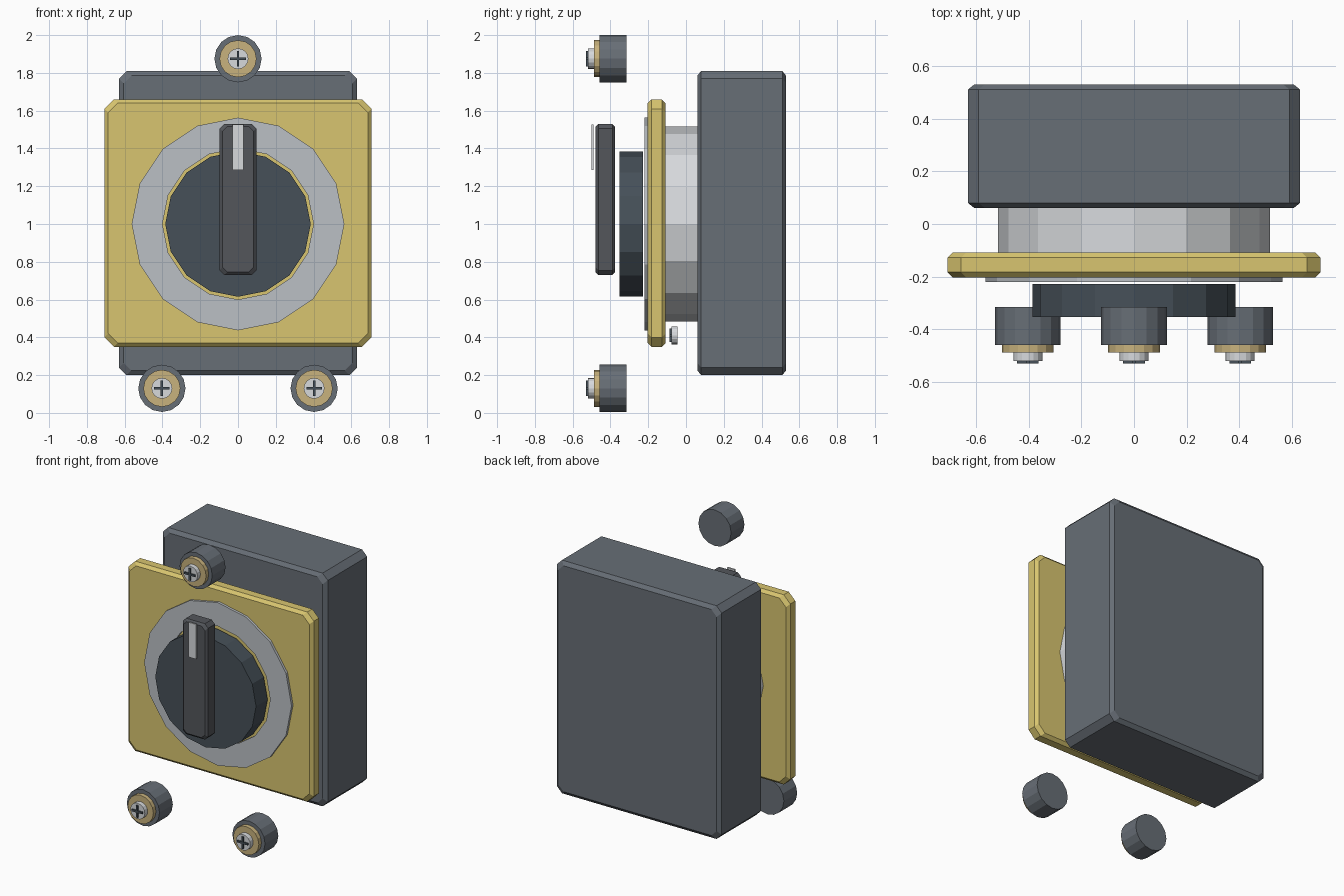
import bpy, bmesh, math

if "Cube" in bpy.data.objects:
    bpy.data.objects.remove(bpy.data.objects["Cube"])


def material(name, rgb):
    m = bpy.data.materials.new(name)
    m.diffuse_color = (*rgb, 1)
    m.use_nodes = True
    m.node_tree.nodes["Principled BSDF"].inputs["Base Color"].default_value = m.diffuse_color
    return m


SLATE = material("slate", (0.136, 0.156, 0.181))
YELLOW = material("yellow", (0.69, 0.56, 0.16))
DARK = material("dark", (0.061, 0.08, 0.098))
GRIP = material("grip", (0.087, 0.093, 0.105))
SILVER = material("silver", (0.5, 0.53, 0.56))
PALE = material("pale", (0.68, 0.70, 0.72))
TAN = material("tan", (0.578, 0.445, 0.205))


def loft(name, rings, mat, wrap=False):
    """Skin a list of equal-length point rings; cap the ends unless wrapped."""
    bm = bmesh.new()
    loops = [[bm.verts.new(p) for p in ring] for ring in rings]
    n = len(rings[0])
    pairs = list(zip(loops, loops[1:]))
    if wrap:
        pairs.append((loops[-1], loops[0]))
    else:
        bm.faces.new(loops[0])
        bm.faces.new(loops[-1])
    for a, b in pairs:
        for i in range(n):
            j = (i + 1) % n
            bm.faces.new((a[i], a[j], b[j], b[i]))
    bmesh.ops.recalc_face_normals(bm, faces=bm.faces)
    me = bpy.data.meshes.new(name)
    bm.to_mesh(me)
    bm.free()
    me.materials.append(mat)
    ob = bpy.data.objects.new(name, me)
    bpy.context.collection.objects.link(ob)
    return ob


def circle(r, y, x=0, z=1, n=16):
    return [(x + r * math.sin(2 * math.pi * i / n), y,
             z + r * math.cos(2 * math.pi * i / n)) for i in range(n)]


def disc(name, r, y0, y1, mat, x=0, z=1):
    return loft(name, [circle(r, y0, x, z), circle(r, y1, x, z)], mat)


def octagon(w, h, c, y, x, z):
    """Rectangle of half size w, h with corners cut by c."""
    pts = [(w, h - c), (w, c - h), (w - c, -h), (c - w, -h),
           (-w, c - h), (-w, h - c), (c - w, h), (w - c, h)]
    return [(x + a, y, z + b) for a, b in pts]


def slab(name, w, h, y0, y1, mat, c, e, d, x=0, z=1):
    """Box with cut corners c and chamfered front/back rims (e wide, d deep)."""
    rings = [octagon(w - e, h - e, c, y0, x, z), octagon(w, h, c, y0 + d, x, z),
             octagon(w, h, c, y1 - d, x, z), octagon(w - e, h - e, c, y1, x, z)]
    return loft(name, rings, mat)


def bar(name, w, h, y0, y1, mat, x=0, z=1):
    pts = [(w, h), (w, -h), (-w, -h), (-w, h)]
    return loft(name, [[(x + a, y, z + b) for a, b in pts] for y in (y0, y1)], mat)


def screw(name, r, y0, y1, x, z):
    """Round head with a raised dark cross on its front."""
    disc(name + "_head", r, y0, y1, PALE, x, z)
    for tag, w, h in (("a", 0.75, 0.12), ("b", 0.12, 0.75)):
        bar(f"{name}_cross_{tag}", r * w, r * h, y0 - 0.01, y0, DARK, x, z)


# Rear housing, neck and front plate
slab("housing", 0.63, 0.805, 0.06, 0.53, SLATE, 0.04, 0.025, 0.02, z=1.005)
disc("neck", 0.515, -0.108, 0.06, PALE)
slab("front_plate", 0.707, 0.655, -0.203, -0.108, YELLOW, 0.05, 0.02, 0.02, z=1.005)

# Dial ring around the knob
loft("dial_ring", [circle(0.563, -0.22), circle(0.563, -0.2),
                   circle(0.4, -0.2), circle(0.4, -0.22)], SILVER, wrap=True)

# Rotary knob, grip and pointer
disc("knob", 0.385, -0.353, -0.227, DARK)
slab("grip", 0.097, 0.4, -0.479, -0.375, GRIP, 0.025, 0.015, 0.015, z=1.13)
bar("pointer", 0.028, 0.12, -0.5, -0.49, PALE, z=1.407)

# Three mounting posts with washer and screw
for i, (x, z) in enumerate(((0, 1.875), (-0.403, 0.13), (0.403, 0.13))):
    disc(f"post_{i}", 0.125, -0.459, -0.314, SLATE, x, z)
    disc(f"washer_{i}", 0.098, -0.488, -0.459, TAN, x, z)
    screw(f"post_screw_{i}", 0.055, -0.52, -0.488, x, z)

# Small screw behind the plate, under the neck
screw("plate_screw", 0.048, -0.078, -0.045, 0, 0.41)
